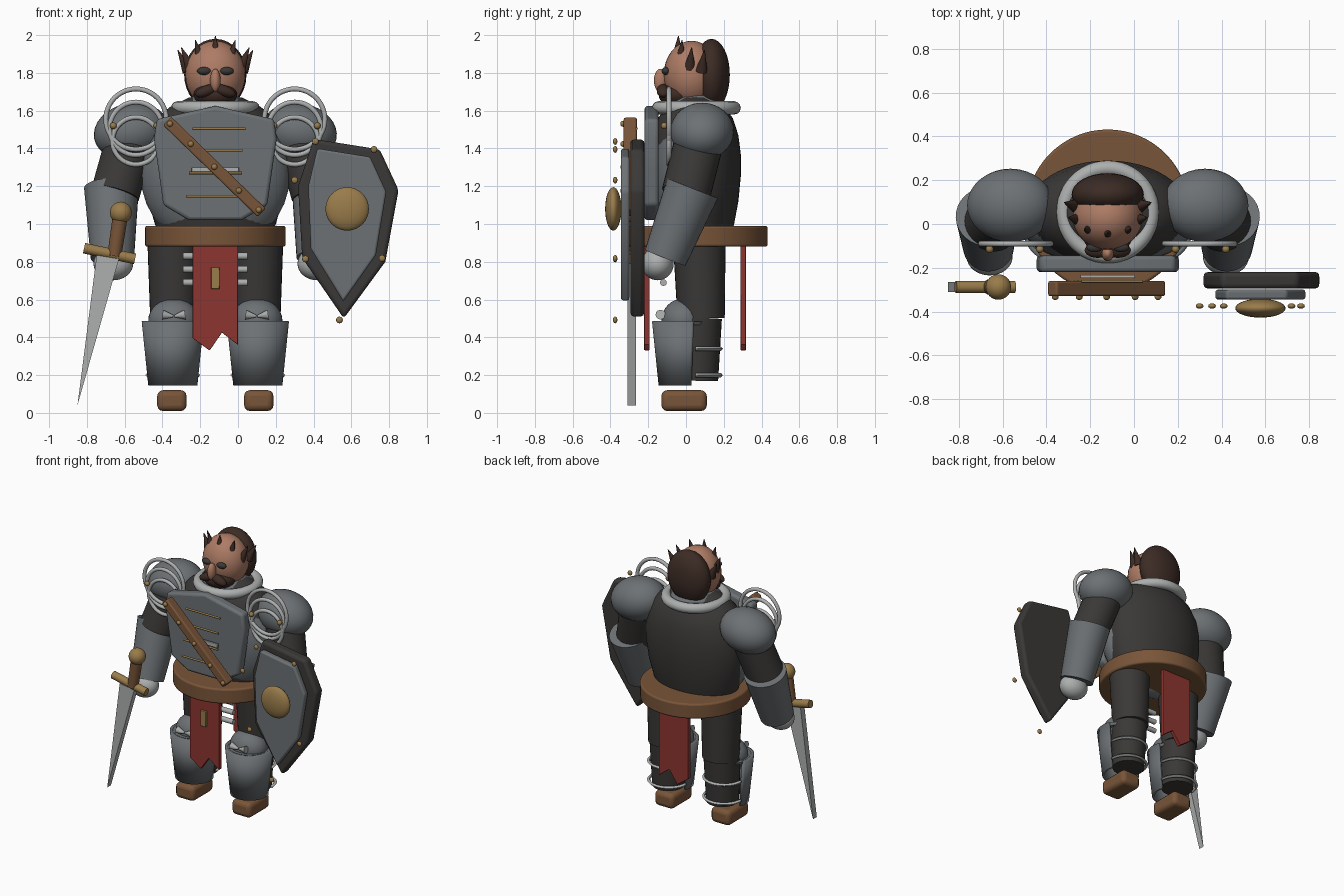
import bpy, math
from mathutils import Vector

if "Cube" in bpy.data.objects:
    bpy.data.objects.remove(bpy.data.objects["Cube"])

C = -0.12  # body centre line


def mat(name, r, g, b):
    m = bpy.data.materials.new(name)
    m.diffuse_color = (r, g, b, 1)
    m.use_nodes = True
    m.node_tree.nodes["Principled BSDF"].inputs["Base Color"].default_value = m.diffuse_color
    return m


IRON = mat("iron", .15, .165, .175)
DARK = mat("dark_cloth", .042, .04, .038)
STEEL = mat("bright_steel", .42, .43, .43)
LEATHER = mat("leather", .19, .09, .04)
BRASS = mat("brass", .32, .2, .07)
RED = mat("red_cloth", .27, .035, .03)
SKIN = mat("skin", .42, .2, .13)
HAIR = mat("hair", .045, .024, .018)


def finish(name, m, bevel=0, angle=40):
    o = bpy.context.object
    o.name = name
    o.data.materials.append(m)
    if bevel:
        b = o.modifiers.new("bevel", 'BEVEL')
        b.width, b.segments = bevel, 3
    bpy.ops.object.shade_smooth_by_angle(angle=math.radians(angle))
    return o


def ball(name, loc, r, m, rot=(0, 0, 0), seg=32):
    bpy.ops.mesh.primitive_uv_sphere_add(segments=seg, ring_count=seg // 2, location=loc, rotation=rot)
    bpy.context.object.scale = r if isinstance(r, tuple) else (r, r, r)
    return finish(name, m)


def rod(name, p, q, r1, r2, m, seg=32, bevel=0):
    p, q = Vector(p), Vector(q)
    d = q - p
    bpy.ops.mesh.primitive_cone_add(vertices=seg, radius1=r1, radius2=r2, depth=d.length, location=(p + q) / 2,
                                    rotation=d.to_track_quat('Z', 'Y').to_euler())
    return finish(name, m, bevel)


def box(name, loc, size, m, bevel=0, rot=(0, 0, 0)):
    bpy.ops.mesh.primitive_cube_add(size=1, location=loc, rotation=rot)
    o = bpy.context.object
    o.scale = size
    bpy.ops.object.transform_apply(location=False, rotation=False, scale=True)
    return finish(name, m, bevel)


def ring(name, loc, R, r, m, rot=(0, 0, 0)):
    bpy.ops.mesh.primitive_torus_add(major_radius=R, minor_radius=r, major_segments=48, minor_segments=12,
                                     location=loc, rotation=rot)
    return finish(name, m)


def mesh(name, verts, faces, m, bevel=0):
    me = bpy.data.meshes.new(name)
    me.from_pydata(verts, [], faces)
    o = bpy.data.objects.new(name, me)
    bpy.context.collection.objects.link(o)
    bpy.ops.object.select_all(action='DESELECT')
    o.select_set(True)
    bpy.context.view_layer.objects.active = o
    return finish(name, m, bevel)


def plate(name, pts, y0, y1, m, bevel=0):
    """Outline in x,z extruded from y0 (front) to y1 (back)."""
    n = len(pts)
    v = [(x, y0, z) for x, z in pts] + [(x, y1, z) for x, z in pts]
    f = [tuple(range(n - 1, -1, -1)), tuple(range(n, 2 * n))]
    f += [(i, (i + 1) % n, n + (i + 1) % n, n + i) for i in range(n)]
    return mesh(name, v, f, m, bevel)


def lathe(name, loc, prof, sy, m, a0=0, a1=360, seg=48):
    n = len(prof)
    closed = a1 - a0 == 360
    cols = seg if closed else seg + 1
    v = []
    for i in range(cols):
        a = math.radians(a0 + (a1 - a0) * i / seg)
        v += [(loc[0] + r * math.cos(a), loc[1] + sy * r * math.sin(a), z) for r, z in prof]
    f = [(i * n + j, (i + 1) % cols * n + j, (i + 1) % cols * n + j + 1, i * n + j + 1)
         for i in range(seg) for j in range(n - 1)]
    return mesh(name, v, f, m)


# Torso, breastplate and belt
lathe("torso", (C, .05), [(.001, .9), (.28, .9), (.32, 1.0), (.355, 1.12), (.375, 1.25), (.375, 1.37), (.355, 1.47),
                          (.31, 1.56), (.24, 1.62), (.14, 1.67), (.001, 1.68)], .64, DARK)
ball("breast_bulge", (C, 0, 1.26), (.395, .19, .4), IRON)
half = [(.0, 1.625), (.31, 1.555), (.325, 1.45), (.3, 1.28), (.275, 1.1), (.14, 1.02)]
pts = [(C + x, z) for x, z in half] + [(C - x, z) for x, z in half[:0:-1]]
plate("chest_plate", pts, -.22, -.145, IRON, .018)
rod("belt", (C, .06, .88), (C, .06, .99), .372, .372, LEATHER, 64, .012)

# Chest trim, buckle and diagonal strap
for x, z in [(-.1, 1.505), (-.115, 1.39), (-.12, 1.27), (-.135, 1.147)]:
    rod("chest_bar", (x - .14, -.262, z), (x + .14, -.262, z), .007, .007, BRASS, 12)
box("chest_buckle", (-.12, -.24, 1.285), (.25, .015, .03), STEEL, .004)
a, b = Vector((-.375, -.295, 1.545)), Vector((.125, -.295, 1.06))
box("strap", (a + b) / 2, ((b - a).length, .07, .062), LEATHER, .01, (0, math.atan2(a.z - b.z, b.x - a.x), 0))
for t in (.03, .25, .5, .76, .97):
    ball("strap_rivet", a.lerp(b, t) + Vector((0, -.037, 0)), .016, BRASS, seg=12)

# Collar and neck
ring("collar_ring", (C, .055, 1.615), .2, .035, STEEL)
rod("collar", (C, .055, 1.6), (C, .055, 1.68), .2, .12, IRON)

# Head
ball("head", (C, .03, 1.79), (.16, .148, .18), SKIN)
ball("nose", (C, -.135, 1.76), (.028, .035, .062), SKIN, seg=20)
ball("beard", (C, -.045, 1.685), (.115, .1, .07), HAIR)
ball("back_hair", (C, .135, 1.79), (.165, .097, .19), HAIR)
for s in (-1, 1):
    ball("eye", (C + s * .06, -.107, 1.81), (.037, .022, .021), DARK, seg=20)
    ball("moustache", (C + s * .045, -.12, 1.705), (.065, .035, .03), HAIR, (0, s * .35, 0), 20)
for i in range(7):
    t = math.radians(-96 + 32 * i)
    sx, cy = math.sin(t), math.cos(t)
    base = (C + .145 * sx, .07 - .115 * cy, 1.88 - .07 * sx * sx)
    tip = (C + .2 * sx, .085 - .125 * cy, 1.995 - .075 * sx * sx)
    rod("hair_spike", base, tip, .032, .002, HAIR, 16)

# Arms, legs and their armour, both sides
for s in (-1, 1):
    def P(dx, y, z):
        return (C + s * dx, y, z)
    ball("pauldron", P(.445, .085, 1.49), (.2, .168, .15), IRON, (0, s * .2, 0))
    for z, r in ((1.555, .16), (1.505, .14), (1.44, .125)):
        ring("pauldron_ring", P(.42, -.09, z), r, .013, STEEL, (math.pi / 2, 0, 0))
    for dx in (.31, .54):
        ball("pauldron_rivet", P(dx, -.115, 1.52), .018, BRASS, seg=12)
    rod("upper_arm", P(.44, .08, 1.48), P(.53, 0, 1.16), .13, .13, DARK)
    rod("forearm", P(.55, .035, 1.19), P(.545, -.11, .82), .145, .115, IRON)
    ball("hand", P(.54, -.15, .79), (.105, .085, .088), STEEL)
    rod("thigh", P(.22, .07, .92), P(.22, .08, .5), .14, .125, DARK)
    ball("knee", P(.22, -.015, .49), (.135, .115, .115), IRON)
    for e in (-1, 1):
        rod("knee_stud", P(.22 + e * .06, -.135, .52), P(.22 + e * .003, -.135, .512), .026, .006, STEEL, 12)
    rod("calf", P(.22, .065, .5), P(.22, .06, .17), .125, .11, DARK)
    g = lathe("greave", (C + s * .225, -.015), [(.13, .145), (.165, .485)], 1, IRON, 160, 380)
    g.modifiers.new("thickness", 'SOLIDIFY').thickness = .02
    # greave top cap below the knee
    rod("greave_cap", P(.225, -.02, .465), P(.225, -.02, .484), .15, .158, IRON)
    for z in (.2, .34):
        o = lathe("calf_strap", (C + s * .225, .05), [(.135, z - .012), (.145, z), (.135, z + .012)], 1, STEEL,
                  0, 180, 24)
        o.modifiers.new("thickness", 'SOLIDIFY').thickness = .015
    box("boot", P(.23, -.01, .065), (.155, .24, .11), LEATHER, .03)

# Tasset bars and cloth panels
for z in (.83, .76, .69):
    rod("tasset_bar", (C - .17, -.12, z), (C + .17, -.12, z), .018, .018, STEEL, 12)
cloth = [(-.12, .9), (.12, .9), (.12, .36), (.035, .425), (-.03, .33), (-.12, .395)]
for name, y in (("front_cloth", -.222), ("back_cloth", .288)):
    plate(name, [(C + x, z) for x, z in cloth[::-1]][::-1], y, y + .03, RED, .004)
box("cloth_badge", (C, -.228, .713), (.045, .02, .115), BRASS, .004)

# Sword
SY = -.288
plate("blade", [(-.85, .04), (-.63, .815), (-.748, .835)], SY - .022, SY + .022, STEEL)
rod("guard", (-.815, SY, .872), (-.545, SY, .815), .028, .028, BRASS)
rod("grip", (-.655, SY, .83), (-.622, SY, 1.05), .037, .04, LEATHER)
ball("pommel", (-.62, SY, 1.06), .058, BRASS)

# Shield
plate("shield_rim", [(.4, 1.45), (.75, 1.395), (.85, 1.18), (.78, .8), (.56, .5), (.34, .82), (.318, 1.2)][::-1],
      -.295, -.22, DARK, .02)
plate("shield_face", [(.42, 1.4), (.7, 1.355), (.785, 1.17), (.73, .835), (.557, .59), (.385, .87), (.372, 1.2)][::-1],
      -.345, -.3, IRON, .012)
ball("shield_boss", (.578, -.385, 1.08), (.115, .043, .115), BRASS)
for x, z in [(.41, 1.437), (.72, 1.395), (.3, 1.232), (.763, .818), (.357, .815), (.537, .492)]:
    ball("shield_rivet", (x, -.375, z), (.018, .012, .018), BRASS, seg=12)
